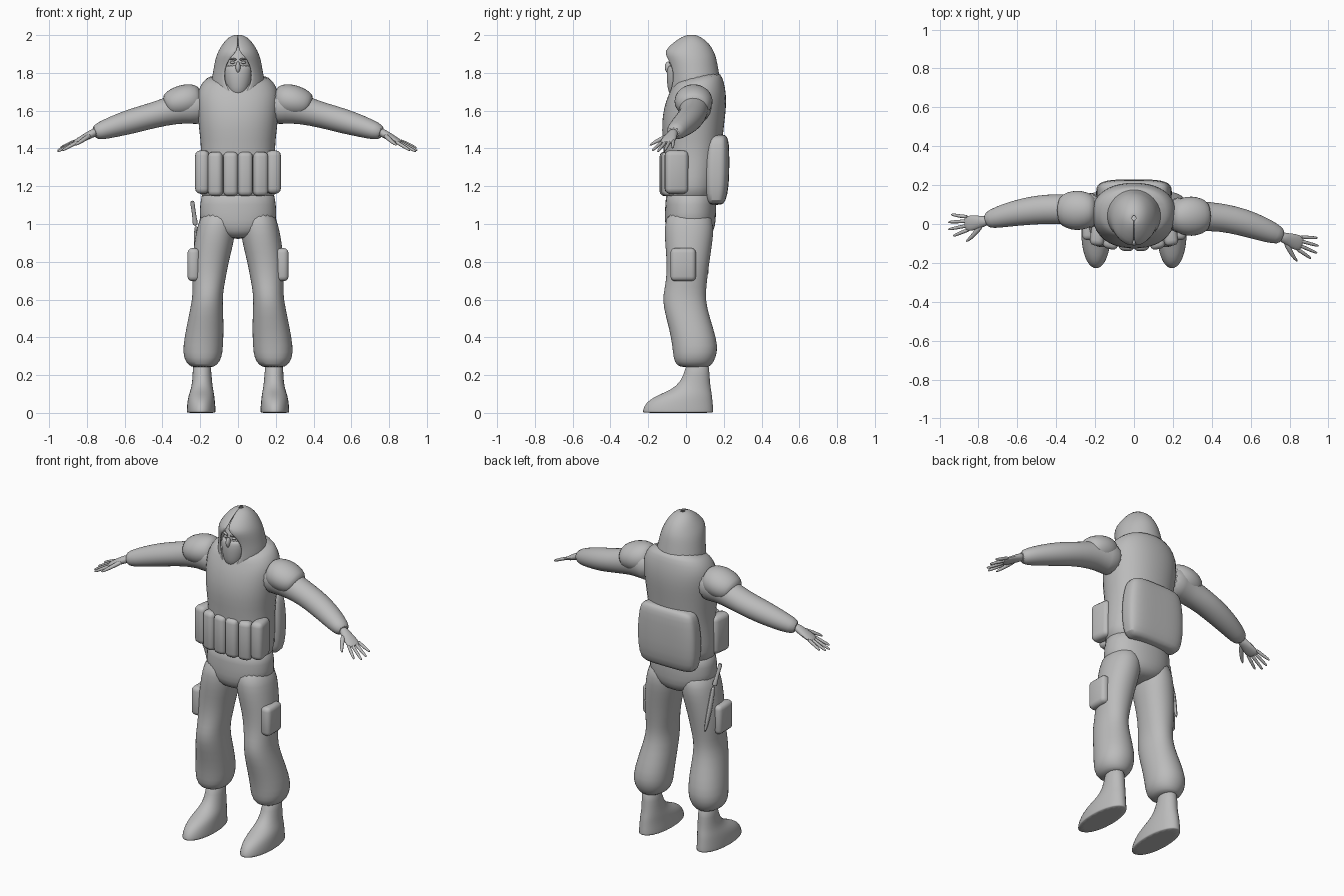
import bpy, bmesh, math
from mathutils import Vector

grey = bpy.data.materials.new("plain_grey")
grey.diffuse_color = (0.5, 0.5, 0.5, 1)


def finish(name, bm, levels=1, angle=50, thickness=0):
    bmesh.ops.recalc_face_normals(bm, faces=bm.faces)
    me = bpy.data.meshes.new(name)
    bm.to_mesh(me)
    bm.free()
    me.materials.append(grey)
    ob = bpy.data.objects.new(name, me)
    bpy.context.collection.objects.link(ob)
    if thickness:
        mod = ob.modifiers.new("thickness", 'SOLIDIFY')
        mod.thickness = thickness
        mod.offset = 0
    if levels:
        mod = ob.modifiers.new("smooth", 'SUBSURF')
        mod.levels = mod.render_levels = levels
    bpy.ops.object.select_all(action='DESELECT')
    bpy.context.view_layer.objects.active = ob
    ob.select_set(True)
    bpy.ops.object.shade_smooth_by_angle(angle=math.radians(angle))
    return ob


def skin(name, rings, cap=True, closed=True, **kw):
    """Join rings of points into one surface."""
    bm = bmesh.new()
    rows = [[bm.verts.new(p) for p in ring] for ring in rings]
    n = len(rows[0])
    for a, b in zip(rows, rows[1:]):
        for i in range(n if closed else n - 1):
            j = (i + 1) % n
            bm.faces.new((a[i], a[j], b[j], b[i]))
    if cap:
        bm.faces.new(rows[0])
        bm.faces.new(rows[-1])
    return finish(name, bm, **kw)


def stack(name, rows, power=2.3, side=1, tilt=0, n=20, **kw):
    """Upright form; rows are z, centre x, half width, front y, back y."""
    rings = []
    for z, xc, rx, yf, yb in rows:
        ring = []
        for i in range(n):
            t = math.tau * i / n
            c, s = math.cos(t), math.sin(t)
            k = (abs(c) ** power + abs(s) ** power) ** (-1 / power)
            y = (yf + yb) / 2 + k * s * (yb - yf) / 2
            slope = tilt * max(0, min(1, (z - 1.66) / 0.1))
            ring.append((side * (xc + rx * k * c), y, z + slope * y))
        rings.append(ring)
    return skin(name, rings, **kw)


def tube(name, path, n=12, **kw):
    """Limb along a path; points are x, y, z, horizontal radius, vertical radius."""
    pts = [Vector(p[:3]) for p in path]
    rings = []
    for i, p in enumerate(pts):
        d = (pts[min(i + 1, len(pts) - 1)] - pts[max(i - 1, 0)]).normalized()
        u = d.cross(Vector((0, 0, 1))).normalized()
        v = u.cross(d)
        ra, rb = path[i][3:]
        rings.append([p + u * ra * math.cos(math.tau * k / n) + v * rb * math.sin(math.tau * k / n)
                      for k in range(n)])
    return skin(name, rings, **kw)


def pouch(name, loc, size, turn=0, bevel=0.022):
    """Soft box with rounded edges."""
    bm = bmesh.new()
    bmesh.ops.create_cube(bm, size=1)
    bmesh.ops.scale(bm, vec=size, verts=bm.verts)
    bmesh.ops.bevel(bm, geom=bm.edges[:], offset=bevel, segments=3, profile=0.5, affect='EDGES')
    ob = finish(name, bm, levels=0, angle=40)
    ob.location = loc
    ob.rotation_euler = (0, 0, turn)
    return ob


def ball(name, loc, size):
    bm = bmesh.new()
    bmesh.ops.create_uvsphere(bm, u_segments=20, v_segments=12, radius=1)
    bmesh.ops.scale(bm, vec=size, verts=bm.verts)
    ob = finish(name, bm, levels=0)
    ob.location = loc
    return ob


# Torso and pelvis
stack("torso", [
    (1.10, 0, .195, -.105, .155), (1.20, 0, .205, -.115, .165), (1.30, 0, .20, -.115, .18),
    (1.40, 0, .195, -.12, .19), (1.50, 0, .208, -.13, .20), (1.58, 0, .215, -.125, .21),
    (1.65, 0, .22, -.108, .215), (1.70, 0, .215, -.09, .21), (1.74, 0, .19, -.075, .195),
    (1.775, 0, .15, -.06, .175)], tilt=.22)
stack("pelvis", [
    (1.20, 0, .20, -.11, .16), (1.10, 0, .20, -.11, .16), (1.02, 0, .21, -.115, .16),
    (.96, 0, .17, -.105, .15), (.92, 0, .07, -.07, .11)])

# Hood: horseshoe rows z, half width, front y, back y, opening half width
hood = [(1.999, .008, .02, .04, 0), (1.988, .045, -.02, .075, 0), (1.955, .075, -.068, .118, 0),
        (1.915, .10, -.112, .142, .003), (1.885, .112, -.108, .154, .035), (1.85, .12, -.096, .161, .058),
        (1.80, .128, -.088, .17, .072), (1.75, .138, -.085, .18, .068), (1.70, .128, -.09, .17, .045),
        (1.665, .10, -.09, .14, .015)]
rings = []
for z, rx, yf, yb, w in hood:
    a0 = math.asin(w / rx)
    ring = []
    for i in range(29):
        a = a0 + (math.tau - 2 * a0) * i / 28
        ring.append((rx * math.sin(a), (yf + yb) / 2 - (yb - yf) / 2 * math.cos(a), z))
    rings.append(ring)
skin("hood", rings, cap=False, closed=False, thickness=.01)

# Head, mask and face
ball("head", (0, .005, 1.82), (.078, .09, .125))
stack("face_mask", [
    (1.67, 0, .035, -.075, .02), (1.70, 0, .056, -.095, .03), (1.75, 0, .07, -.102, .03),
    (1.80, 0, .075, -.104, .03), (1.83, 0, .074, -.098, .03), (1.842, 0, .072, -.09, .03)], power=2)
ball("nose", (0, -.094, 1.83), (.013, .018, .03))
for s in (1, -1):
    ball("eye", (s * .029, -.08, 1.855), (.013, .01, .007))
    tube("brow", [(s * .006, -.09, 1.868, .006, .006), (s * .03, -.084, 1.876, .009, .007),
                  (s * .055, -.066, 1.874, .005, .005)], n=8)

# Belt pouches round the front and sides
for x in (-.118, -.038, .038, .118):
    pouch("front_pouch", (x, -.106 + abs(x) * .12, 1.265), (.079, .075, .235), x * 2, .026)
for s in (1, -1):
    pouch("side_pouch", (s * .185, -.05, 1.275), (.075, .125, .23), s * .15, .028)

# Back pack
stack("back_pack", [
    (1.10, 0, .15, .12, .185), (1.115, 0, .18, .105, .21), (1.20, 0, .195, .09, .228),
    (1.33, 0, .195, .09, .23), (1.43, 0, .18, .10, .228), (1.46, 0, .165, .12, .218),
    (1.475, 0, .13, .14, .205)], power=4, n=28)

# Trousers and boots
leg = [(1.08, .10, .09, -.10, .13), (.98, .115, .103, -.115, .15), (.90, .127, .105, -.112, .14),
       (.80, .147, .098, -.102, .125), (.70, .155, .088, -.105, .112), (.63, .16, .08, -.122, .105),
       (.56, .165, .086, -.122, .11), (.45, .175, .10, -.09, .145), (.35, .185, .107, -.072, .172),
       (.29, .187, .102, -.068, .158), (.25, .187, .075, -.052, .135), (.24, .187, .045, -.01, .11)]
boot = [(.28, .192, .048, .002, .122), (.20, .19, .05, -.01, .125), (.14, .19, .056, -.05, .13),
        (.11, .192, .064, -.11, .136), (.085, .194, .07, -.17, .14), (.055, .195, .074, -.212, .143),
        (.02, .195, .077, -.23, .147), (.003, .195, .077, -.23, .147), (0, .195, .076, -.229, .146)]
for s, label in ((1, "right"), (-1, "left")):
    stack(label + "_trouser_leg", leg, side=s, power=2.2)
    stack(label + "_boot", boot, side=s, power=2.1)
    pouch(label + "_thigh_pocket", (s * .235, -.015, .785), (.065, .135, .175), 0, .025)

# Sheathed knife on the thigh
tube("knife_sheath", [(-.222, .05, 1.0, .011, .016), (-.222, .075, .90, .014, .019),
                      (-.215, .10, .80, .012, .016), (-.21, .118, .73, .005, .007)], n=8)
tube("knife_handle", [(-.243, .01, 1.125, .016, .014), (-.24, .017, 1.10, .011, .011),
                      (-.228, .04, 1.02, .012, .012), (-.225, .046, .99, .02, .02)], n=8)

# Arms: per side the path runs shoulder to wrist, then hand heading
arms = {
    "right": (1, [(.17, .05, 1.62, .10, .10), (.26, .045, 1.625, .088, .095), (.34, .04, 1.605, .078, .078),
                  (.45, .035, 1.575, .074, .068), (.56, .01, 1.545, .072, .068), (.66, -.025, 1.515, .064, .058),
                  (.735, -.055, 1.49, .052, .048), (.765, -.068, 1.482, .035, .032)], -.35, .04),
    "left": (-1, [(-.17, .07, 1.62, .10, .10), (-.26, .07, 1.625, .088, .095), (-.34, .075, 1.605, .078, .078),
                  (-.45, .078, 1.575, .078, .068), (-.56, .065, 1.545, .072, .068), (-.66, .045, 1.515, .062, .058),
                  (-.735, .025, 1.49, .05, .048), (-.765, .015, 1.482, .035, .032)], -.14, .07)}
for label, (s, path, heading, shoulder_y) in arms.items():
    tube(label + "_arm", path, n=16)
    # Domed shoulder pad
    y = shoulder_y
    tube(label + "_shoulder_pad", [
        (s * .19, y, 1.67, .05, .05), (s * .215, y, 1.665, .085, .078), (s * .27, y, 1.655, .106, .09),
        (s * .325, y, 1.642, .102, .085), (s * .365, y, 1.63, .085, .07), (s * .385, y, 1.622, .06, .05)], n=16)
    # Hand laid out along its heading: f forward, g towards the thumb
    f = Vector((s * math.cos(heading), math.sin(heading), -.5))
    g = Vector((s * math.sin(heading), -math.cos(heading), -.1))
    w = Vector(path[-1][:3])
    at = lambda a, b, r, q: (*(w + f * a + g * b), r, q)
    tube(label + "_palm", [at(-.02, 0, .024, .024), at(.02, 0, .03, .022), at(.06, 0, .042, .018),
                           at(.095, 0, .04, .013), at(.108, 0, .03, .008)])
    for k, length in enumerate((.175, .195, .19, .17)):
        b = .03 - k * .021
        tube(label + "_finger", [at(.08, b, .011, .011), at(.13, b * 1.35, .010, .010),
                                 at(length - .01, b * 1.7, .008, .008), at(length, b * 1.75, .004, .004)], n=8)
    tube(label + "_thumb", [at(.02, .015, .016, .014), at(.05, .045, .014, .013),
                            at(.085, .075, .011, .010), at(.115, .092, .005, .005)], n=8)
